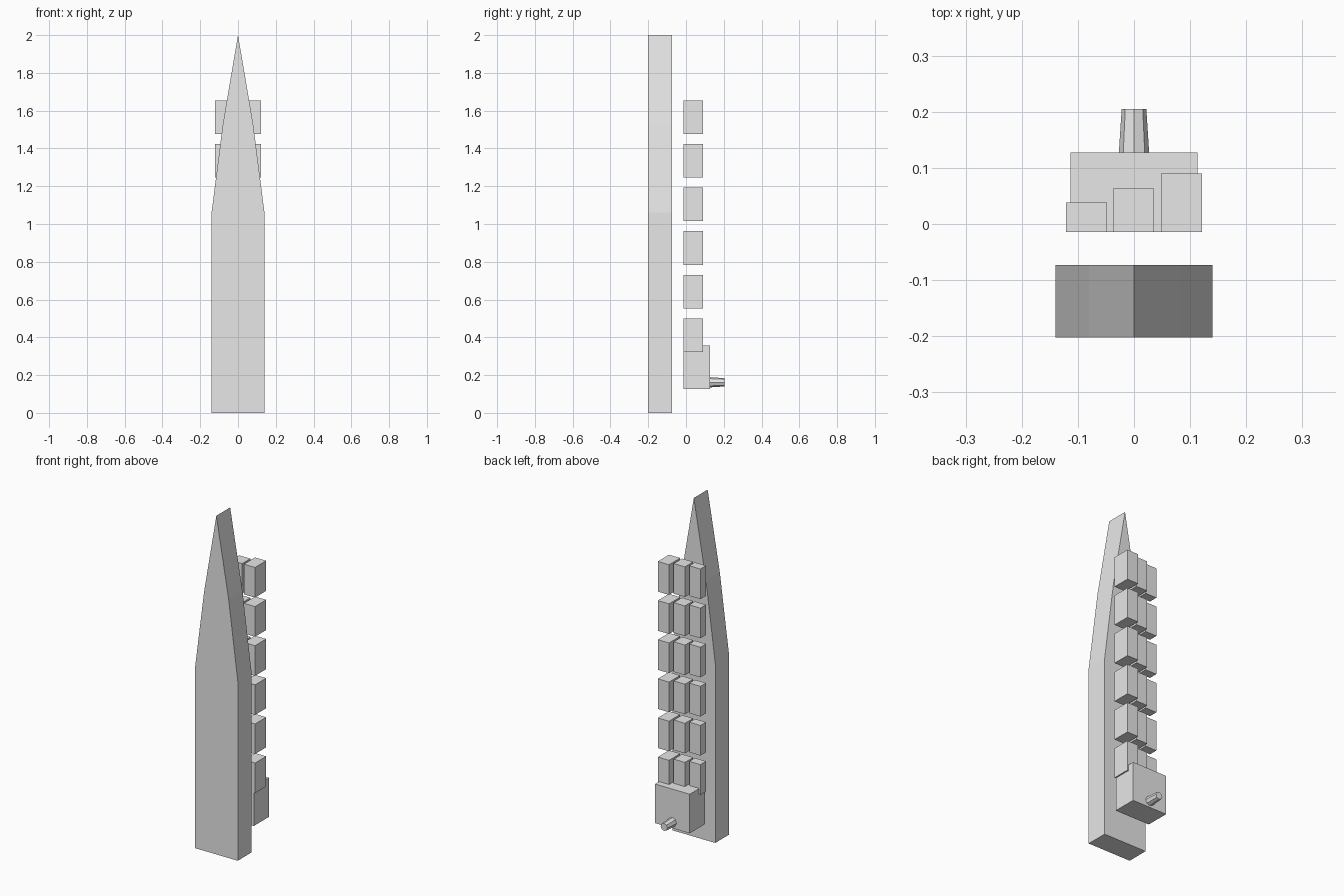
import bpy, bmesh, math
from mathutils import Matrix, Vector

default_cube = bpy.data.objects.get("Cube")
if default_cube:
    bpy.data.objects.remove(default_cube, do_unlink=True)

# Single plain grey
grey = bpy.data.materials.new("plain_grey")
grey.use_nodes = True
colour = (0.8, 0.8, 0.8, 1)
grey.diffuse_color = colour
grey.node_tree.nodes["Principled BSDF"].inputs["Base Color"].default_value = colour


def finish(name, bm):
    bmesh.ops.recalc_face_normals(bm, faces=bm.faces)
    mesh = bpy.data.meshes.new(name)
    bm.to_mesh(mesh)
    bm.free()
    mesh.materials.append(grey)
    obj = bpy.data.objects.new(name, mesh)
    bpy.context.scene.collection.objects.link(obj)
    return obj


def block(name, low, high):
    low, high = Vector(low), Vector(high)
    bm = bmesh.new()
    bmesh.ops.create_cube(bm, size=1)
    bmesh.ops.scale(bm, vec=high - low, verts=bm.verts)
    bmesh.ops.translate(bm, vec=(low + high) / 2, verts=bm.verts)
    return finish(name, bm)


# Pointed front slab: mirrored outline pushed back
half = [(0.14, 0), (0.14, 1.06), (0.08, 1.53)]
outline = half + [(0, 2)] + [(-x, z) for x, z in reversed(half)]
bm = bmesh.new()
face = bm.faces.new([bm.verts.new((x, -0.202, z)) for x, z in outline])
push = bmesh.ops.extrude_face_region(bm, geom=[face], use_keep_orig=True)
moved = [v for v in push["geom"] if isinstance(v, bmesh.types.BMVert)]
bmesh.ops.translate(bm, vec=(0, 0.129, 0), verts=moved)
finish("pointed_slab", bm)

# Six rows of keys, stepping deeper from right to left
columns = [("right", -0.121, 0.038), ("middle", -0.037, 0.063), ("left", 0.048, 0.09)]
for row in range(6):
    z = 0.322 + 0.231 * row
    for side, x, back in columns:
        block(f"{side}_key_{row + 1}", (x, -0.014, z), (x + 0.073, back, z + 0.178))

# Lower housing
block("housing", (-0.113, -0.014, 0.126), (0.113, 0.127, 0.357))

# Tapered eight-sided peg on the back of the housing
bm = bmesh.new()
bmesh.ops.create_cone(bm, cap_ends=True, segments=8, radius1=0.027, radius2=0.022, depth=0.078)
bmesh.ops.rotate(bm, matrix=Matrix.Rotation(-math.pi / 2, 3, "X"), verts=bm.verts)
bmesh.ops.translate(bm, vec=(0, 0.166, 0.162), verts=bm.verts)
finish("back_peg", bm)
